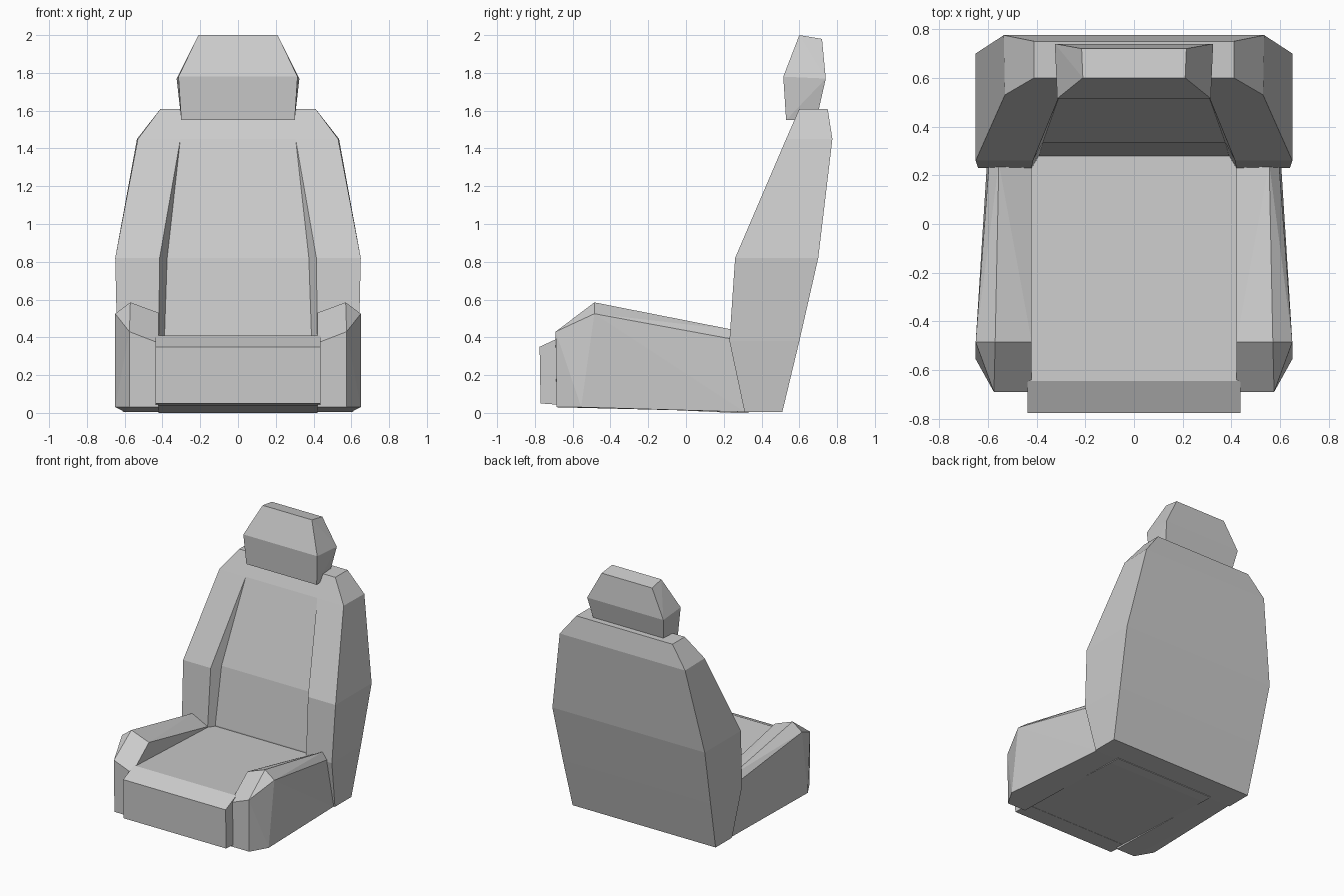
import bpy, bmesh

if "Cube" in bpy.data.objects:
    bpy.data.objects.remove(bpy.data.objects["Cube"])


def finish(bm, name):
    bmesh.ops.remove_doubles(bm, verts=bm.verts, dist=0.0005)
    bmesh.ops.recalc_face_normals(bm, faces=bm.faces)
    me = bpy.data.meshes.new(name)
    bm.to_mesh(me)
    bm.free()
    ob = bpy.data.objects.new(name, me)
    bpy.context.collection.objects.link(ob)
    return ob


def loft(name, rings):
    """Skin a stack of equal-length closed rings and cap both ends."""
    bm = bmesh.new()
    vs = [[bm.verts.new(p) for p in r] for r in rings]
    n = len(vs[0])
    for a, b in zip(vs, vs[1:]):
        for i in range(n):
            j = (i + 1) % n
            bm.faces.new((a[i], a[j], b[j], b[i]))
    bm.faces.new(vs[0][::-1])
    bm.faces.new(vs[-1])
    return finish(bm, name)


def symmetric_ring(half, z):
    return [(x, y, z) for x, y in half] + [(-x, y, z) for x, y in reversed(half)]


def hull(name, points):
    bm = bmesh.new()
    for p in points:
        bm.verts.new(p)
    bmesh.ops.convex_hull(bm, input=bm.verts)
    bmesh.ops.dissolve_limit(bm, angle_limit=0.02, verts=bm.verts, edges=bm.edges)
    return finish(bm, name)


def prism(name, profile, half_width):
    return loft(name, [[(s * half_width, y, z) for y, z in profile] for s in (-1, 1)])


# Backrest: rear corner, side front, bolster inner edge, recessed panel edge
back_levels = [
    (0.005, [(.61, .51), (.61, .31), (.42, .31), (.40, .315)]),
    (0.38, [(.63, .60), (.64, .23), (.42, .23), (.39, .28)]),
    (0.82, [(.65, .70), (.65, .26), (.415, .26), (.375, .335)]),
    (1.45, [(.535, .775), (.53, .53), (.305, .53), (.305, .53)]),
    (1.61, [(.41, .75), (.41, .60), (.28, .60), (.28, .60)]),
]
loft("backrest", [symmetric_ring(half, z) for z, half in back_levels])

# Headrest: front and rear edges at three heights (x, y, z)
head = [(.30, .53, 1.55), (.29, .69, 1.55), (.315, .515, 1.78),
        (.325, .74, 1.77), (.21, .60, 2.0), (.215, .72, 1.98)]
hull("headrest", [(s * x, y, z) for s in (-1, 1) for x, y, z in head])

# Seat cushion and its wider front roll
prism("seat_cushion", [(-.70, .045), (-.70, .38), (-.645, .41), (.30, .37),
                       (.33, 0), (.25, 0)], .422)
prism("seat_front_roll", [(-.77, .05), (-.775, .35), (-.645, .41), (-.625, .409),
                          (-.625, .04)], .437)

# Seat side bolsters
bolster = [
    (.42, -.69, .37), (.575, -.69, .43), (.575, -.685, .03), (.42, -.685, .03),
    (.42, -.485, .53), (.57, -.485, .585), (.65, -.485, .525), (.65, -.555, .03),
    (.42, .25, .375), (.555, .25, .44), (.595, .25, .39), (.60, .31, .005), (.42, .31, .005),
]
for side, s in (("left", -1), ("right", 1)):
    hull("seat_bolster_" + side, [(s * x, y, z) for x, y, z in bolster])
